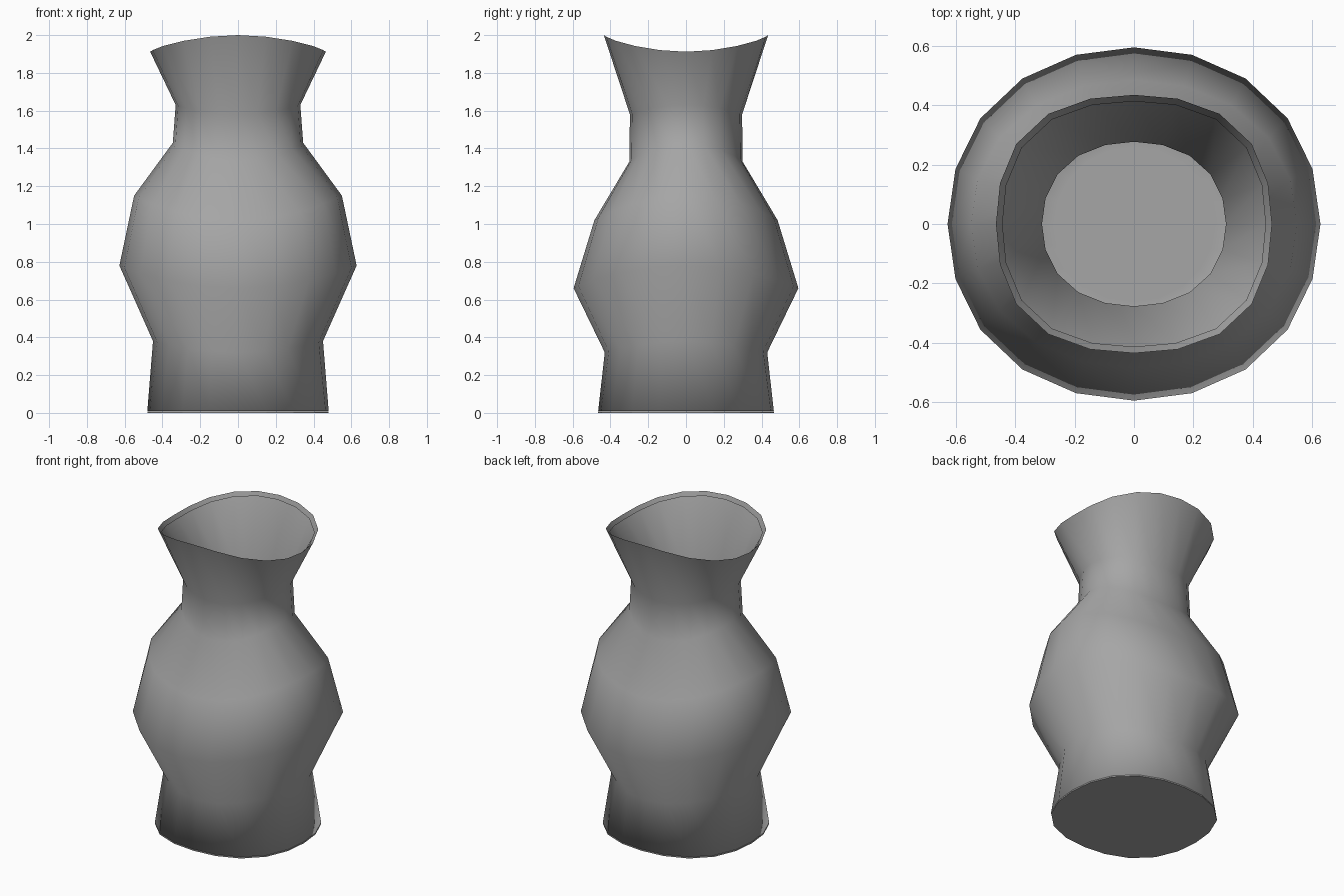
import bpy, bmesh, math

SIDES = 20
cube = bpy.data.objects.get("Cube")
if cube:
    bpy.data.objects.remove(cube, do_unlink=True)

grey = bpy.data.materials.new("clay grey")
grey.use_nodes = True
colour = (0.38, 0.38, 0.38, 1)
grey.diffuse_color = colour
grey.node_tree.nodes["Principled BSDF"].inputs["Base Color"].default_value = colour

# Wall rings: x radius, y radius, height at the sides, height at front/back, squareness
RINGS = [
    (0.48, 0.465, 0.01, 0.01, 0.05),
    (0.45, 0.43, 0.38, 0.32, 0.0),
    (0.628, 0.595, 0.78, 0.66, 0.02),
    (0.55, 0.485, 1.15, 1.02, 0.02),
    (0.345, 0.30, 1.43, 1.33, 0.03),
    (0.33, 0.297, 1.63, 1.58, 0.03),
    (0.465, 0.435, 1.912, 2.0, 0.06),
]


def add_ring(bm, rx, ry, zx, zy, square, inset=0.0, drop=0.0):
    """One wavy, slightly squared oval of vertices."""
    ring = []
    for i in range(SIDES):
        a = math.tau * i / SIDES
        s = 1 + square * math.sin(2 * a) ** 2
        z = zx + (zy - zx) * math.sin(a) ** 2 - drop
        ring.append(bm.verts.new(((rx - inset) * s * math.cos(a),
                                  (ry - inset) * s * math.sin(a), z)))
    return ring


def bridge(bm, low, high, inward):
    for i in range(SIDES):
        j = (i + 1) % SIDES
        quad = [low[i], low[j], high[j], high[i]]
        bm.faces.new(quad[::-1] if inward else quad)


def finish(bm, name, smooth):
    mesh = bpy.data.meshes.new(name)
    for f in bm.faces:
        f.smooth = smooth
    bm.to_mesh(mesh)
    bm.free()
    mesh.materials.append(grey)
    obj = bpy.data.objects.new(name, mesh)
    bpy.context.collection.objects.link(obj)
    return obj


# Hollow interior with a floor, facing into the vase
bm = bmesh.new()
rings = [add_ring(bm, *r) for r in RINGS]
for low, high in zip(rings, rings[1:]):
    bridge(bm, low, high, True)
floor = add_ring(bm, 0.27, 0.26, 0.01, 0.01, 0)
bridge(bm, floor, rings[0], True)
bm.faces.new(floor)
finish(bm, "vase_lining", True)

# Thin outward-facing skin of the vase
bm = bmesh.new()
rings = [add_ring(bm, *r, inset=0.02, drop=0.02 if k == len(RINGS) - 1 else 0)
         for k, r in enumerate(RINGS)]
for low, high in zip(rings, rings[1:]):
    bridge(bm, low, high, False)
finish(bm, "vase_wall", True)

# Flat base plate
bm = bmesh.new()
rx, ry, _, _, square = RINGS[0]
under = add_ring(bm, rx, ry, 0, 0, square)
upper = add_ring(bm, rx, ry, 0.008, 0.008, square)
bridge(bm, under, upper, False)
bm.faces.new(under[::-1])
bm.faces.new(upper)
finish(bm, "base_plate", False)
